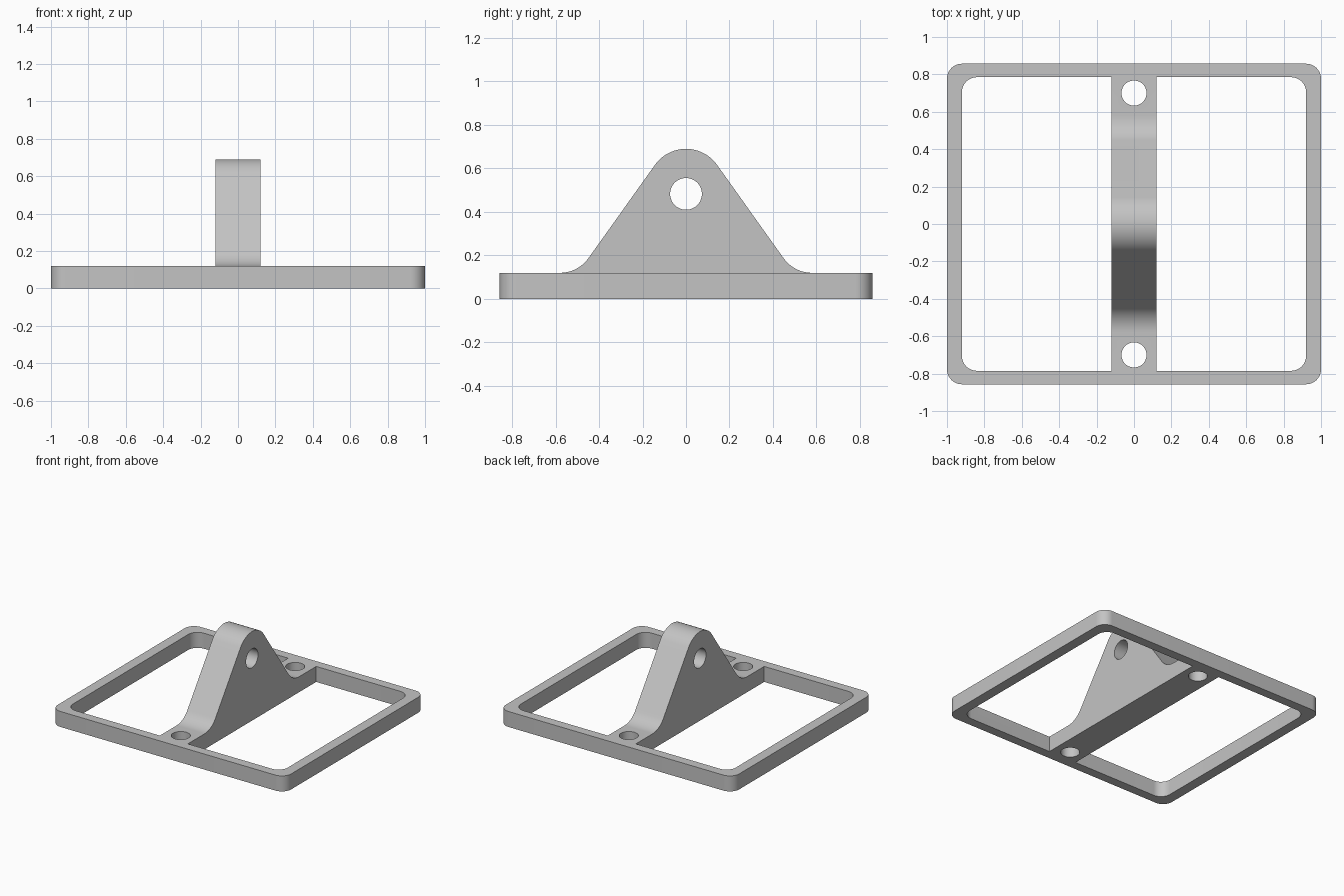
import bpy, bmesh, math
from mathutils import Vector

if "Cube" in bpy.data.objects:
    bpy.data.objects.remove(bpy.data.objects["Cube"])

grey = bpy.data.materials.new("plain grey")
grey.diffuse_color = (0.55, 0.55, 0.55, 1)
grey.use_nodes = True
grey.node_tree.nodes["Principled BSDF"].inputs["Base Color"].default_value = grey.diffuse_color


def arc(cx, cy, r, a0, a1, n=12):
    return [(cx + r * math.cos(math.radians(a0 + (a1 - a0) * i / n)),
             cy + r * math.sin(math.radians(a0 + (a1 - a0) * i / n))) for i in range(n + 1)]


def circle(cx, cy, r, n=48):
    return arc(cx, cy, r, 0, 360, n)[:-1]


def prism(name, outline, lo, hi, axis="z"):
    """Extrude a flat outline along z (outline is x,y) or along x (outline is y,z)."""
    bm = bmesh.new()
    place = (lambda a, b: (a, b, lo)) if axis == "z" else (lambda a, b: (lo, a, b))
    face = bm.faces.new([bm.verts.new(place(a, b)) for a, b in outline])
    step = Vector((0, 0, hi - lo)) if axis == "z" else Vector((hi - lo, 0, 0))
    new = bmesh.ops.extrude_face_region(bm, geom=[face])["geom"]
    bmesh.ops.translate(bm, vec=step, verts=[v for v in new if isinstance(v, bmesh.types.BMVert)])
    bmesh.ops.recalc_face_normals(bm, faces=bm.faces[:])
    mesh = bpy.data.meshes.new(name)
    bm.to_mesh(mesh)
    bm.free()
    mesh.materials.append(grey)
    ob = bpy.data.objects.new(name, mesh)
    bpy.context.collection.objects.link(ob)
    return ob


def combine(target, tool, operation):
    bpy.context.view_layer.objects.active = target
    mod = target.modifiers.new("bool", "BOOLEAN")
    mod.operation, mod.solver, mod.object = operation, "EXACT", tool
    bpy.ops.object.modifier_apply(modifier=mod.name)
    bpy.data.objects.remove(tool)


H, BAR = 0.12, 0.12          # plate height, half width of the centre bar
R = 0.08                     # plate corner radius

# base plate with rounded corners
outer = []
for sx, sy, a in ((1, 1, 0), (-1, 1, 90), (-1, -1, 180), (1, -1, 270)):
    outer += arc(sx * (1 - R), sy * (0.857 - R), R, a, a + 90)
bracket = prism("bracket_frame", outer, 0, H)

# triangular lug with rounded top and filleted feet
tilt, r_top, r_foot, top = 54.5, 0.175, 0.16, 0.69
s, c = math.sin(math.radians(tilt)), math.cos(math.radians(tilt))
y_top, z_top = r_top * s, top - r_top * (1 - c)
z_foot = H + r_foot * (1 - c)
y_end = y_top + (z_top - z_foot) * c / s + r_foot * s
half = arc(y_end, H + r_foot, r_foot, 270, 270 - tilt)
half += arc(0, top - r_top, r_top, 90 - tilt, 90)
profile = [(y_end, H / 2)] + half
profile += [(-y, z) for y, z in reversed(profile[:-1])]
lug = prism("lug", profile, -BAR, BAR, "x")
combine(bracket, lug, "UNION")

# two window openings either side of the bar, rounded on the outside only
for side in (1, -1):
    win = [(BAR, -0.785)] + arc(0.92 - R, -0.785 + R, R, 270, 360)
    win += arc(0.92 - R, 0.785 - R, R, 0, 90) + [(BAR, 0.785)]
    cutter = prism("window_cutter", [(side * x, y) for x, y in win], -0.1, 0.3)
    combine(bracket, cutter, "DIFFERENCE")

# bolt holes through the bar ends, pin hole through the lug
for y in (0.7, -0.7):
    combine(bracket, prism("bolt_cutter", circle(0, y, 0.067), -0.1, 0.3), "DIFFERENCE")
combine(bracket, prism("pin_cutter", circle(0, 0.483, 0.073), -0.3, 0.3, "x"), "DIFFERENCE")

bpy.ops.object.select_all(action="DESELECT")
bracket.select_set(True)
bpy.context.view_layer.objects.active = bracket
bpy.ops.object.shade_smooth_by_angle(angle=math.radians(30))
